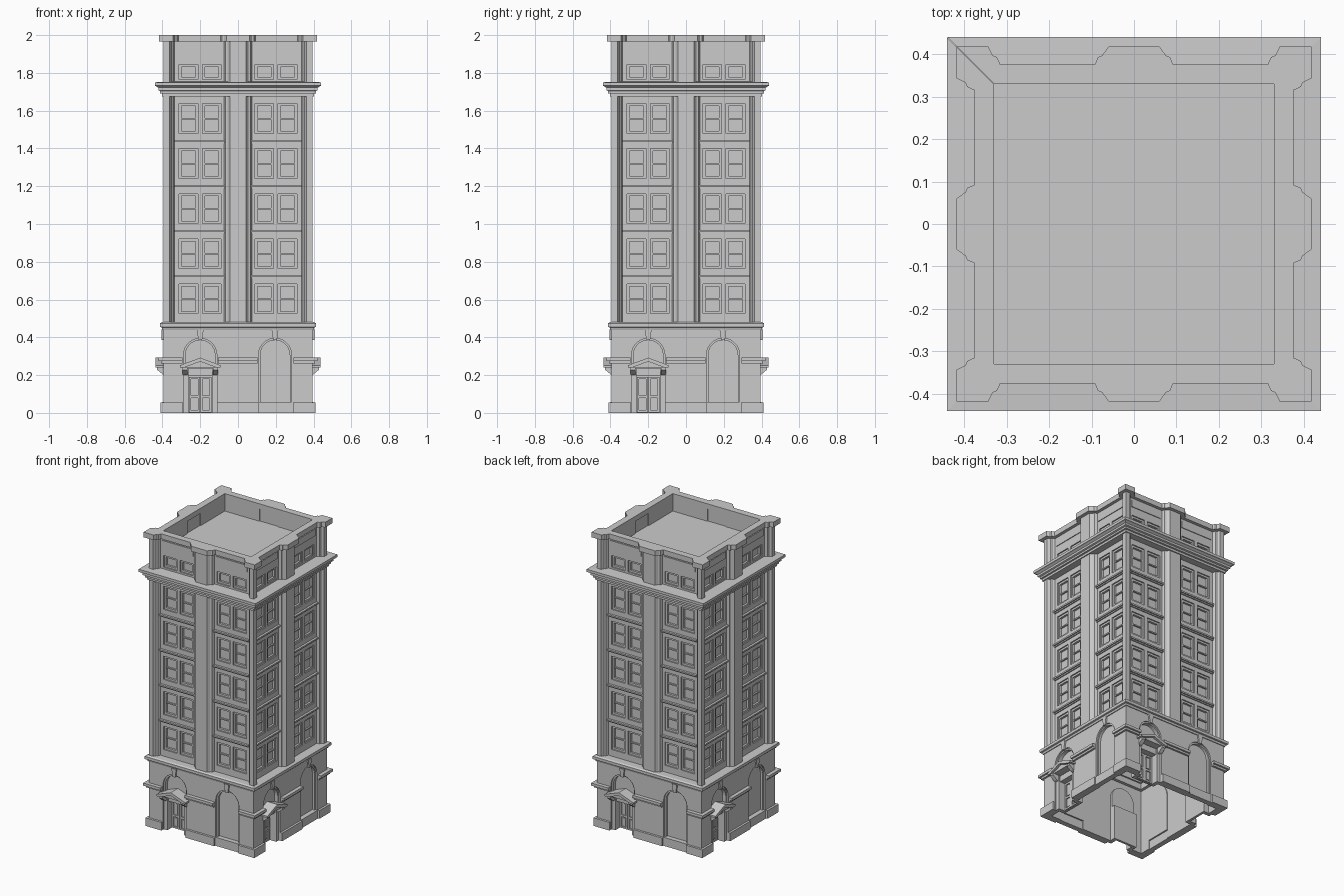
import bpy, bmesh, math
from mathutils import Matrix, Vector

if "Cube" in bpy.data.objects:
    bpy.data.objects.remove(bpy.data.objects["Cube"])

TURNS = [Matrix.Rotation(k * math.pi / 2, 3, 'Z') for k in range(4)]


class Part:
    """Collects solids drawn for the front side and repeats them on all four sides."""

    def __init__(self, name):
        self.name, self.bm = name, bmesh.new()

    def loft(self, a, b):
        n = len(a)
        for m in TURNS:
            va = [self.bm.verts.new(m @ Vector(p)) for p in a]
            vb = [self.bm.verts.new(m @ Vector(p)) for p in b]
            self.bm.faces.new(va)
            self.bm.faces.new(vb[::-1])
            for i in range(n):
                j = (i + 1) % n
                self.bm.faces.new((va[i], vb[i], vb[j], va[j]))

    def slab(self, pts, d0, d1):
        """Outline in x,z, between two distances from the centre."""
        self.loft([(x, -d0, z) for x, z in pts], [(x, -d1, z) for x, z in pts])

    def plan(self, pts, z0, z1):
        """Outline in x,y, between two heights."""
        self.loft([(x, y, z0) for x, y in pts], [(x, y, z1) for x, y in pts])

    def box(self, x0, x1, z0, z1, d0, d1):
        self.slab([(x0, z0), (x1, z0), (x1, z1), (x0, z1)], d0, d1)

    def moulding(self, prof):
        """Profile of (distance, height), mitred round the square."""
        self.loft([(-r, -r, z) for r, z in prof], [(r, -r, z) for r, z in prof])

    def frame(self, x0, x1, z0, z1, t, d0, d1):
        self.box(x0, x0 + t, z0, z1, d0, d1)
        self.box(x1 - t, x1, z0, z1, d0, d1)
        self.box(x0 + t, x1 - t, z0, z0 + t, d0, d1)
        self.box(x0 + t, x1 - t, z1 - t, z1, d0, d1)

    def done(self):
        bmesh.ops.recalc_face_normals(self.bm, faces=self.bm.faces)
        me = bpy.data.meshes.new(self.name)
        self.bm.to_mesh(me)
        self.bm.free()
        bpy.context.collection.objects.link(bpy.data.objects.new(self.name, me))


def arch(cx, r, z0, spring=0.307, n=14):
    """Open arch outline from lower right, over the top, to lower left."""
    top = [(cx + r * math.cos(math.pi * i / n), spring + r * math.sin(math.pi * i / n)) for i in range(n + 1)]
    return [(cx + r, z0)] + top + [(cx - r, z0)]


def mirror(pts):
    return pts + [(-x, y) for x, y in reversed(pts)]


def corner(r, end, inner):
    return [(-r, -r), (-end, -r), (-end, -inner), (-inner, -inner), (-inner, -end), (-r, -end)]


DOOR, WIN, R = -0.2, 0.196, 0.088

# ground floor wall with two arched openings
p = Part("ground_floor_wall")
p.slab([(-.395, 0), (-.395, .45), (.36, .45), (.36, 0)] + arch(WIN, R, 0) + arch(DOOR, R, 0), .36, .395)
p.done()

# plinth and impost band, broken by the arches
p = Part("plinth")
p.plan(corner(.41, .29, .39), 0, .055)
p.box(-.11, .108, 0, .055, .39, .41)
p.box(.108, .284, 0, .058, .365, .40)
p.done()
p = Part("impost_band")
for z0, z1, r in ((.262, .275, .408), (.275, .293, .42)):
    p.plan(corner(r, .293, .39), z0, z1)
    p.box(-.107, .103, z0, z1, .39, r)
p.done()

# arched window, lunette over the door, keystones
p = Part("arched_window")
p.slab(arch(WIN, R, .058), .355, .368)
p.slab(arch(WIN, R, .058) + arch(WIN, .078, .058)[::-1], .368, .385)
p.slab(arch(DOOR, R, .23), .345, .36)
p.slab(arch(DOOR, R, .23) + arch(DOOR, .078, .23)[::-1], .36, .385)
p.done()
p = Part("keystones")
for c in (DOOR, WIN):
    p.slab([(c - .01, .385), (c + .01, .385), (c + .018, .442), (c - .018, .442)], .39, .405)
p.done()

# double door with raised panels, set back between jambs
p = Part("double_door")
p.box(DOOR - .062, DOOR + .062, 0, .195, .32, .332)
for s in (-1, 1):
    c = DOOR + s * .03
    p.frame(c - .029, c + .029, .003, .19, .011, .332, .34)
    p.box(c - .018, c + .018, .08, .093, .332, .34)
    p.box(c - .012, c + .012, .02, .073, .332, .337)
    p.slab(arch(c, .012, .1, .16, 6), .332, .337)
p.done()
p = Part("door_surround")
for s in (-1, 1):
    a, b = sorted((DOOR + s * .062, DOOR + s * .088))
    p.box(a, b, 0, .235, .32, .385)
p.box(DOOR - .062, DOOR + .062, .195, .235, .32, .375)
p.done()

# gabled canopy on brackets
p = Part("door_canopy")
gable = [(-.108, .24), (-.108, .252), (0, .292), (.108, .252), (.108, .24), (.085, .24), (0, .272), (-.085, .24)]
p.slab([(DOOR + x, z) for x, z in gable], .36, .437)
p.slab([(DOOR - .085, .24), (DOOR + .085, .24), (DOOR, .272)], .36, .42)
for s in (-1, 1):
    c = DOOR + s * .08
    side = [(-.385, .2), (-.40, .205), (-.428, .228), (-.428, .24), (-.385, .24)]
    p.loft([(c - .013, y, z) for y, z in side], [(c + .013, y, z) for y, z in side])
p.done()

# horizontal mouldings
p = Part("ground_floor_cornice")
p.moulding([(.34, .44), (.40, .44), (.404, .452), (.413, .455), (.413, .474), (.402, .48), (.34, .48)])
p.done()
p = Part("main_cornice")
p.moulding([(.34, 1.675), (.402, 1.675), (.402, 1.69), (.412, 1.692), (.412, 1.704), (.422, 1.708),
            (.422, 1.722), (.434, 1.73), (.44, 1.732), (.44, 1.75), (.34, 1.755)])
p.done()

# corner piers and centre piers, running up to the coping
p = Part("corner_piers")
half = [(-.395, -.395), (-.362, -.395), (-.352, -.377), (-.343, -.373), (-.335, -.355), (-.335, -.335)]
p.plan(half + [(y, x) for x, y in reversed(half[1:-1])], .48, 1.97)
p.done()
p = Part("centre_piers")
p.plan(mirror([(-.073, -.335), (-.073, -.355), (-.066, -.373), (-.055, -.377), (-.042, -.395)]), .48, 1.97)
p.done()

# bay walls, built round the window openings
rows = [(.525 + .2385 * i, .683 + .2385 * i) for i in range(5)] + [(1.766, 1.845)]
cols = [(-.312, -.212), (-.188, -.09), (.09, .188), (.212, .312)]
p = Part("bay_walls")
for x0, x1 in ((.07, .09), (.188, .212), (.312, .335)):
    for a, b in ((x0, x1), (-x1, -x0)):
        p.box(a, b, .48, 1.97, .33, .355)
edges = [.48] + [z for r in rows for z in r] + [1.97]
for z0, z1 in zip(edges[::2], edges[1::2]):
    for a, b in cols:
        p.box(a, b, z0, z1, .33, .355)
p.done()

# ledges between storeys and raised strip on the attic
p = Part("storey_ledges")
for s in (-1, 1):
    a, b = sorted((s * .07, s * .335))
    for i in range(4):
        z = .712 + .2385 * i
        p.box(a, b, z, z + .008, .35, .362)
        p.box(a, b, z + .008, z + .018, .35, .37)
    a, b = sorted((s * .085, s * .32))
    p.box(a, b, 1.902, 1.948, .35, .36)
p.done()

# sash windows
p = Part("sash_windows")
for i, (z0, z1) in enumerate(rows):
    for a, b in cols:
        p.box(a, b, z0, z1, .325, .333)
        p.frame(a, b, z0, z1, .013, .333, .347)
        if i < 5:
            m = (z0 + z1) / 2
            p.box(a + .013, b - .013, m - .004, m + .004, .333, .343)
p.done()

# parapet coping following the piers
p = Part("parapet_coping")
line = [(-.33, -.33), (-.418, -.418), (-.343, -.418), (-.333, -.397), (-.323, -.393), (-.315, -.376),
        (-.092, -.376), (-.085, -.393), (-.075, -.397), (-.06, -.418)]
p.plan(mirror(line), 1.965, 2.0)
p.done()

# flat roof inside the parapet
bpy.ops.mesh.primitive_cube_add(size=1, location=(0, 0, 1.875))
roof = bpy.context.object
roof.name = "roof_deck"
roof.scale = (.67, .67, .012)
